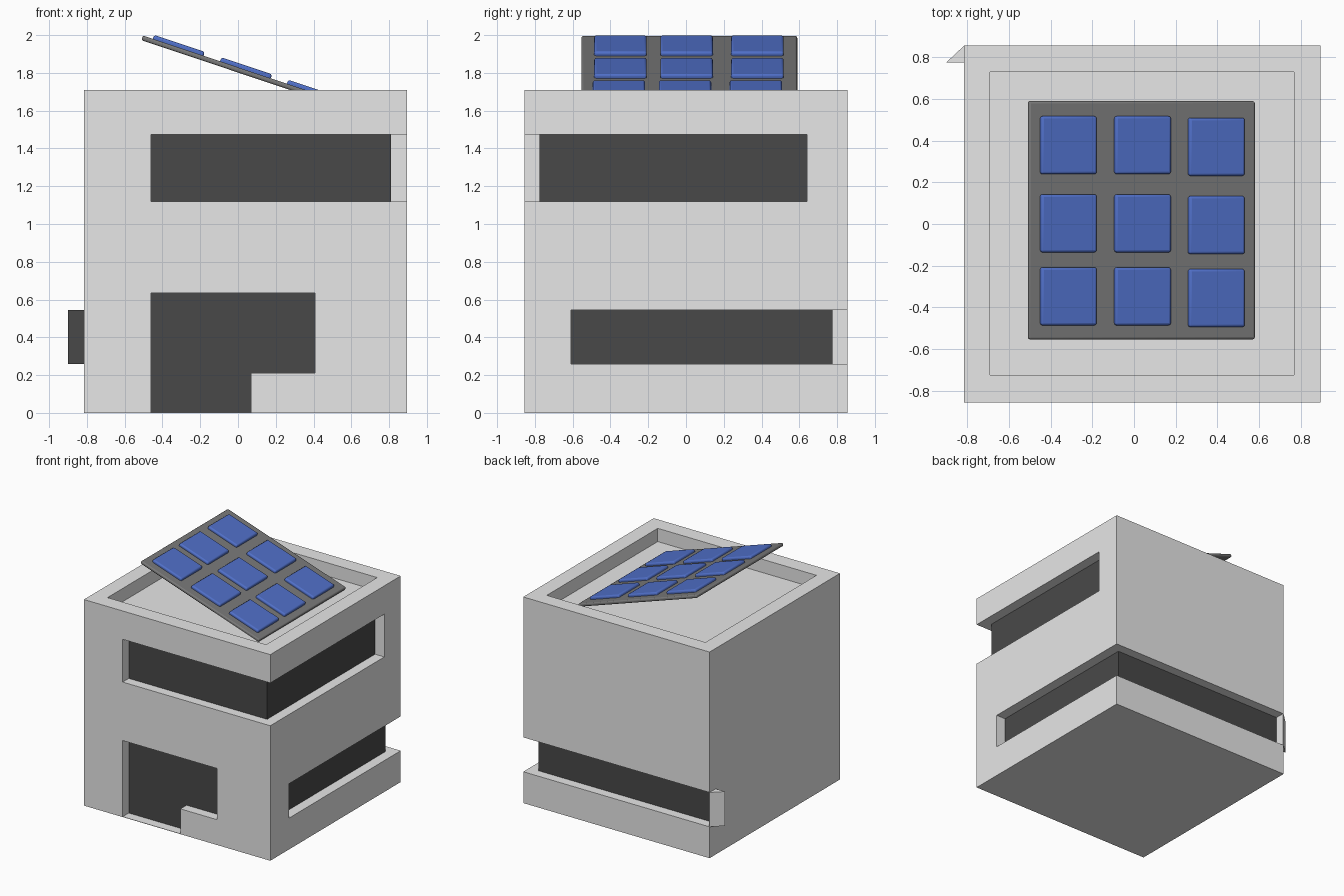
import bpy, bmesh, math
from mathutils import Matrix, Vector

cube = bpy.data.objects.get("Cube")
if cube:
    bpy.data.objects.remove(cube, do_unlink=True)


def material(name, rgb):
    m = bpy.data.materials.new(name)
    m.use_nodes = True
    m.diffuse_color = (*rgb, 1)
    m.node_tree.nodes["Principled BSDF"].inputs["Base Color"].default_value = (*rgb, 1)
    return m


WALL = material("light grey wall", (0.8, 0.8, 0.8))
GLASS = material("dark glass", (0.066, 0.066, 0.066))
FRAME = material("grey frame", (0.19, 0.19, 0.19))
BLUE = material("blue solar cell", (0.08, 0.16, 0.58))


def add_object(name, bm, *mats):
    mesh = bpy.data.meshes.new(name)
    bm.normal_update()
    bm.to_mesh(mesh)
    bm.free()
    ob = bpy.data.objects.new(name, mesh)
    bpy.context.collection.objects.link(ob)
    for m in mats:
        mesh.materials.append(m)
    return ob


def box(name, lo, hi, *mats):
    lo, hi = Vector(lo), Vector(hi)
    bm = bmesh.new()
    bmesh.ops.create_cube(bm, size=1)
    bmesh.ops.scale(bm, vec=hi - lo, verts=bm.verts)
    bmesh.ops.translate(bm, vec=(lo + hi) / 2, verts=bm.verts)
    return add_object(name, bm, *mats)


def activate(ob):
    bpy.ops.object.select_all(action='DESELECT')
    ob.select_set(True)
    bpy.context.view_layer.objects.active = ob


# Building block and the planes on which the recessed glass sits
X0, X1, Y, TOP = -0.815, 0.895, 0.855, 1.71
GX, GY = 0.81, 0.775
OUT = 1.2
building = box("building", (X0, -Y, 0), (X1, Y, TOP), WALL, GLASS)

# Recesses: roof well, wrap-around windows, stepped entrance
cuts = [
    ((-0.69, -0.725, 1.6), (0.767, 0.73, 2)),
    ((-0.46, -OUT, 1.12), (OUT, -GY, 1.475)),
    ((GX, -OUT, 1.12), (OUT, 0.64, 1.475)),
    ((GX, -0.61, 0.26), (OUT, OUT, 0.545)),
    ((X0 + 0.005, GY, 0.26), (OUT, OUT, 0.545)),
    ((-0.46, -OUT, 0.003), (0.07, -GY, 0.635)),
    ((0.06, -OUT, 0.21), (0.407, -GY, 0.635)),
]
for lo, hi in cuts:
    cutter = box("cutter", lo, hi)
    cutter.hide_render = True
    mod = building.modifiers.new("recess", 'BOOLEAN')
    mod.operation = 'DIFFERENCE'
    mod.solver = 'EXACT'
    mod.object = cutter
    activate(building)
    bpy.ops.object.modifier_apply(modifier=mod.name)
    bpy.data.objects.remove(cutter, do_unlink=True)

# Merge coplanar pieces, then colour the faces lying on the glass planes
bm = bmesh.new()
bm.from_mesh(building.data)
bmesh.ops.dissolve_limit(bm, angle_limit=0.01, verts=bm.verts, edges=bm.edges)
bm.normal_update()
for f in bm.faces:
    c, n = f.calc_center_median(), f.normal
    glass = (n.x > 0.9 and abs(c.x - GX) < 0.005) or \
            (abs(n.y) > 0.9 and abs(c.y - math.copysign(GY, n.y)) < 0.005)
    f.material_index = int(glass)
bm.to_mesh(building.data)
bm.free()

# Wedge where the rear window runs past the wall, glass towards the front
bm = bmesh.new()
base = bm.faces.new([bm.verts.new((x, y, 0.26)) for x, y in
                     ((X0, GY), (X0, Y), (-0.9, GY))])
top = bmesh.ops.extrude_face_region(bm, geom=[base])["geom"]
bmesh.ops.translate(bm, vec=(0, 0, 0.285),
                    verts=[v for v in top if isinstance(v, bmesh.types.BMVert)])
bmesh.ops.recalc_face_normals(bm, faces=bm.faces)
for f in bm.faces:
    f.material_index = int(f.normal.y < -0.9)
add_object("window_end_wedge", bm, WALL, GLASS)

# Tilted solar panel: frame and three by three cells
tilt = Matrix.Translation((0.035, 0.018, 1.804)) @ Matrix.Rotation(math.radians(18.5), 4, 'Y')


def panel_part(name, size, centre, mat, width):
    half = Vector(size) / 2
    ob = box(name, -half, half, mat)
    ob.matrix_world = tilt @ Matrix.Translation(centre)
    mod = ob.modifiers.new("soft edge", 'BEVEL')
    mod.width = width
    mod.segments = 3
    activate(ob)
    bpy.ops.object.shade_smooth_by_angle(angle=math.radians(40))


panel_part("panel_frame", (1.145, 1.142, 0.026), (0, 0, 0), FRAME, 0.01)
for i, x in enumerate((-0.375, 0, 0.373)):
    for j, y in enumerate((-0.365, -0.015, 0.36)):
        shift = -0.008 if i == 2 else 0
        panel_part(f"solar_cell_{i}_{j}", (0.283, 0.278, 0.04),
                   (x, y + shift, 0.015), BLUE, 0.012)
